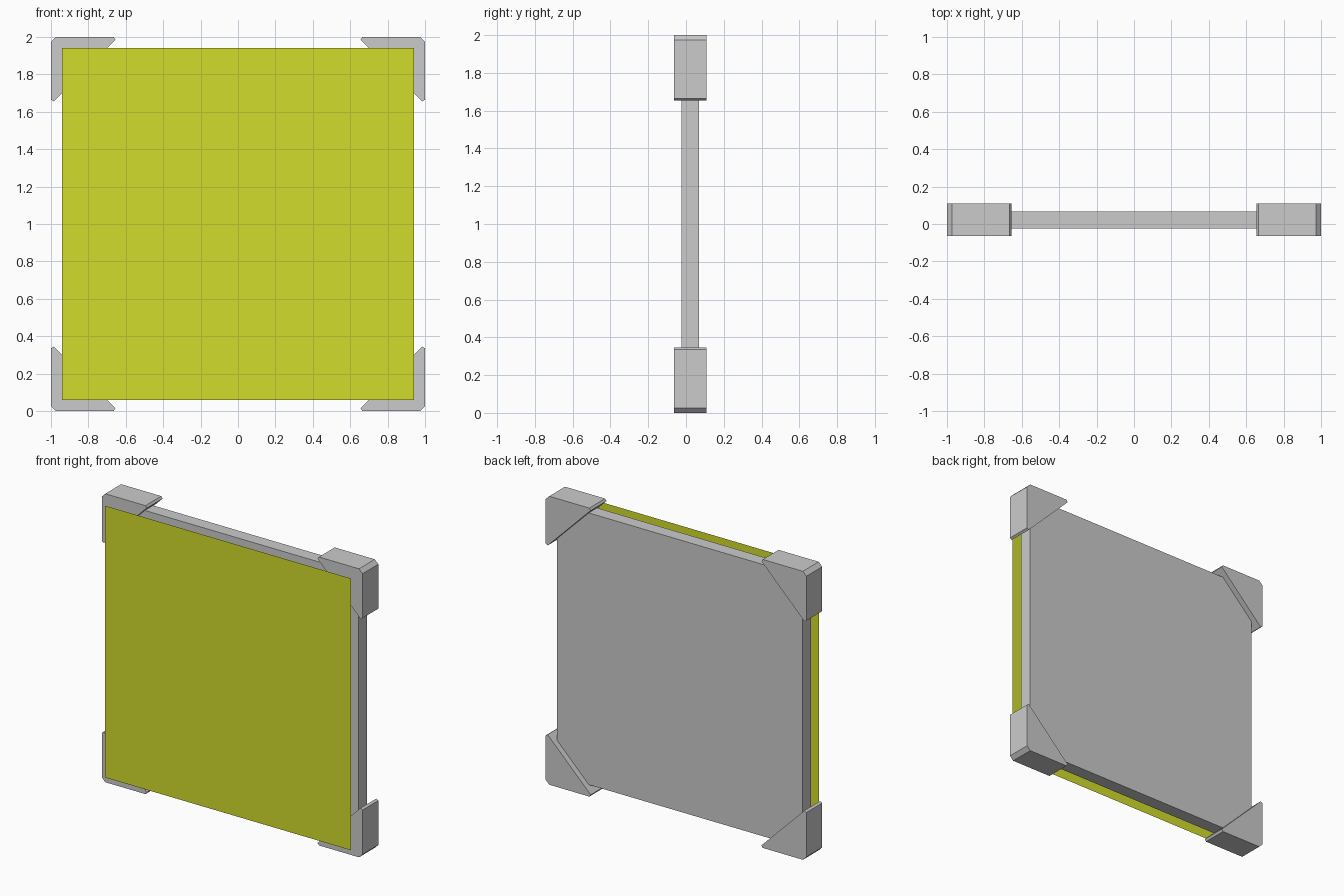
import bpy
import bmesh

if "Cube" in bpy.data.objects:
    bpy.data.objects.remove(bpy.data.objects["Cube"])


def extrude_profile(name, points, y0, y1):
    """Prism from an x/z outline, running from y0 to y1 (flat sheet if equal)."""
    bm = bmesh.new()
    face = bm.faces.new([bm.verts.new((x, y0, z)) for x, z in points])
    if y1 != y0:
        geom = bmesh.ops.extrude_face_region(bm, geom=[face])["geom"]
        verts = [g for g in geom if isinstance(g, bmesh.types.BMVert)]
        bmesh.ops.translate(bm, verts=verts, vec=(0, y1 - y0, 0))
        bmesh.ops.recalc_face_normals(bm, faces=bm.faces)
    mesh = bpy.data.meshes.new(name)
    bm.to_mesh(mesh)
    bm.free()
    obj = bpy.data.objects.new(name, mesh)
    bpy.context.collection.objects.link(obj)
    return obj


H = 0.942  # half size of the square panels
square = [(-H, 1 - H), (H, 1 - H), (H, 1 + H), (-H, 1 + H)]

# Backing board
extrude_profile("backing_board", square, -0.023, 0.068)

# Coloured sheet floating in front
sheet = extrude_profile("front_sheet", square, -0.109, -0.109)
yellow = bpy.data.materials.new("yellow")
yellow.diffuse_color = (0.64, 0.72, 0.025, 1)
yellow.use_nodes = True
yellow.node_tree.nodes["Principled BSDF"].inputs["Base Color"].default_value = yellow.diffuse_color
sheet.data.materials.append(yellow)

# Triangular corner protectors, measured inward from the outer corner
corner = [(0.027, 0), (0.335, 0), (0.345, 0.015),
          (0.015, 0.345), (0, 0.335), (0, 0.027)]
for sx, side in ((-1, "left"), (1, "right")):
    for sz, level in ((-1, "bottom"), (1, "top")):
        outline = [(sx * (1 - u), 1 + sz * (1 - v)) for u, v in corner]
        extrude_profile(f"corner_{level}_{side}", outline, -0.064, 0.109)
